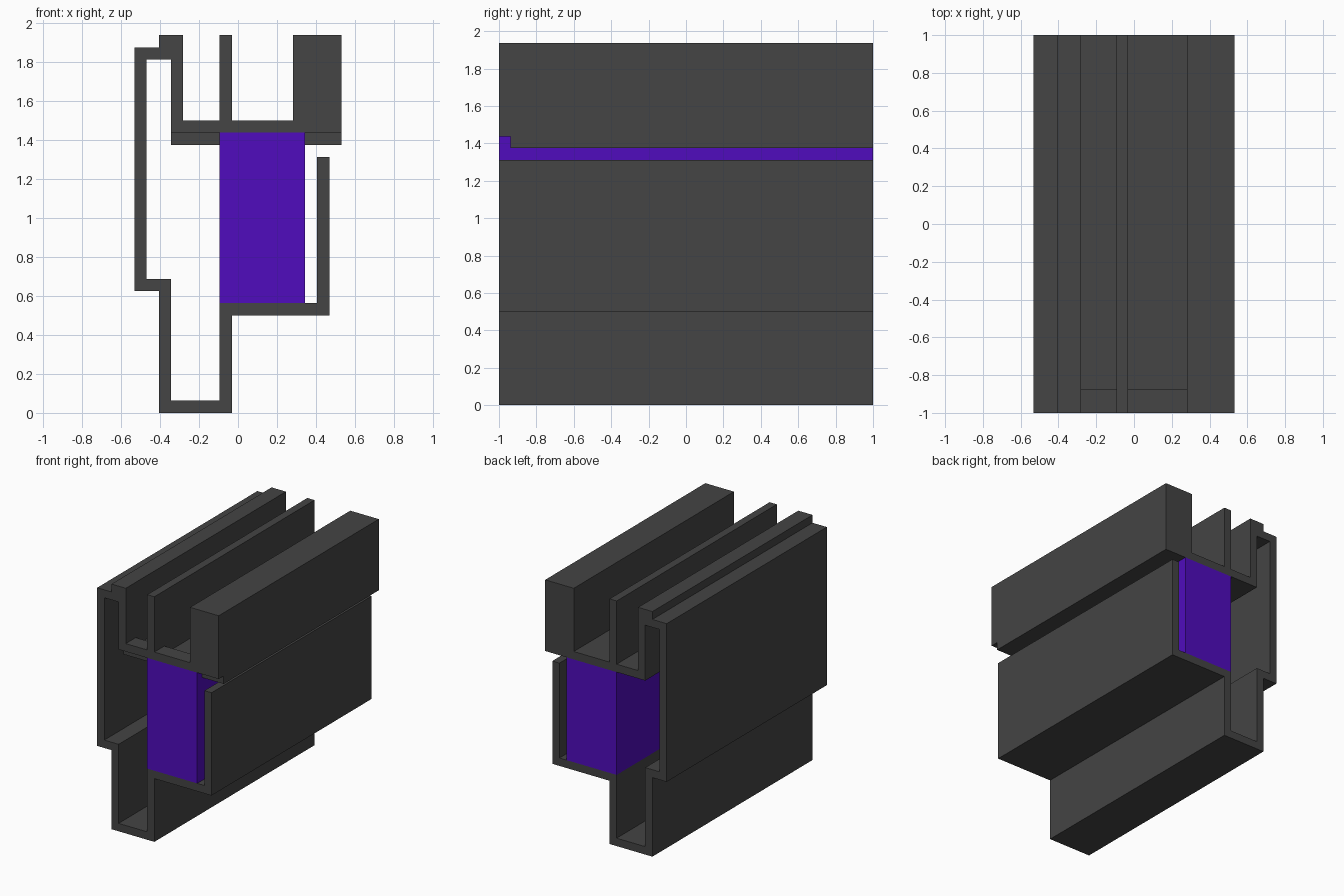
import bpy
import bmesh

default = bpy.data.objects.get("Cube")
if default:
    bpy.data.objects.remove(default, do_unlink=True)

U = 1 / 16          # grid step
X0 = -8.5 * U       # left edge of the section


def material(name, rgb):
    m = bpy.data.materials.new(name)
    m.use_nodes = True
    m.diffuse_color = (*rgb, 1)
    m.node_tree.nodes["Principled BSDF"].inputs["Base Color"].default_value = (*rgb, 1)
    return m


def loft(name, rings, mat):
    """Skin a list of equal-length closed rings (grid units) and cap both ends."""
    bm = bmesh.new()
    loops = [[bm.verts.new((X0 + x * U, y * U, z * U)) for x, y, z in r] for r in rings]
    n = len(rings[0])
    for a, b in zip(loops, loops[1:]):
        for i in range(n):
            j = (i + 1) % n
            bm.faces.new((a[i], a[j], b[j], b[i]))
    bm.faces.new(loops[0])
    bm.faces.new(loops[-1])
    bmesh.ops.remove_doubles(bm, verts=bm.verts, dist=1e-4)
    bmesh.ops.dissolve_limit(bm, angle_limit=0.01, verts=bm.verts, edges=bm.edges)
    bmesh.ops.recalc_face_normals(bm, faces=bm.faces)
    me = bpy.data.meshes.new(name)
    bm.to_mesh(me)
    bm.free()
    me.materials.append(mat)
    ob = bpy.data.objects.new(name, me)
    bpy.context.collection.objects.link(ob)
    return ob


grey = material("dark grey", (0.058, 0.058, 0.058))
purple = material("purple", (0.08, 0.0037, 0.51))


def section(y, under, floor):
    """Frame outline at depth y, with the shelf underside and floor heights."""
    pts = [(0, 10), (0, 30), (2, 30), (2, 31), (4, 31),               # outer left wall, hook
           (4, 24), (4, floor), (7, floor), (7, 24),                  # left channel
           (7, 31), (8, 31),                                          # middle rail
           (8, 24), (8, floor), (13, floor), (13, 24),                # right channel
           (13, 31), (17, 31), (17, 23),                              # thick rail
           (17, under), (3, under), (3, 23), (3, 29), (1, 29),        # shelf underside
           (1, 11), (3, 11), (3, 1), (7, 1), (7, 9),                  # inside of lower trough
           (15, 9), (15, 21), (16, 21), (16, 8),                      # right wall
           (8, 8), (8, 0), (2, 0), (2, 10)]                           # outside of trough
    return [(x, y, z) for x, z in pts]


# Frame: the shelf is notched underneath and raised on top near the front
loft("frame", [section(*s) for s in
               [(-16, 23, 24), (-15, 23, 24), (-15, 22, 24),
                (-14, 22, 24), (-14, 22, 23), (16, 22, 23)]], grey)

# Core block with a small lip filling the front notch
side = [(-16, 9), (16, 9), (16, 22), (-15, 22), (-15, 23), (-16, 23)]
loft("core_block", [[(x, y, z) for y, z in side] for x in (7, 14)], purple)
